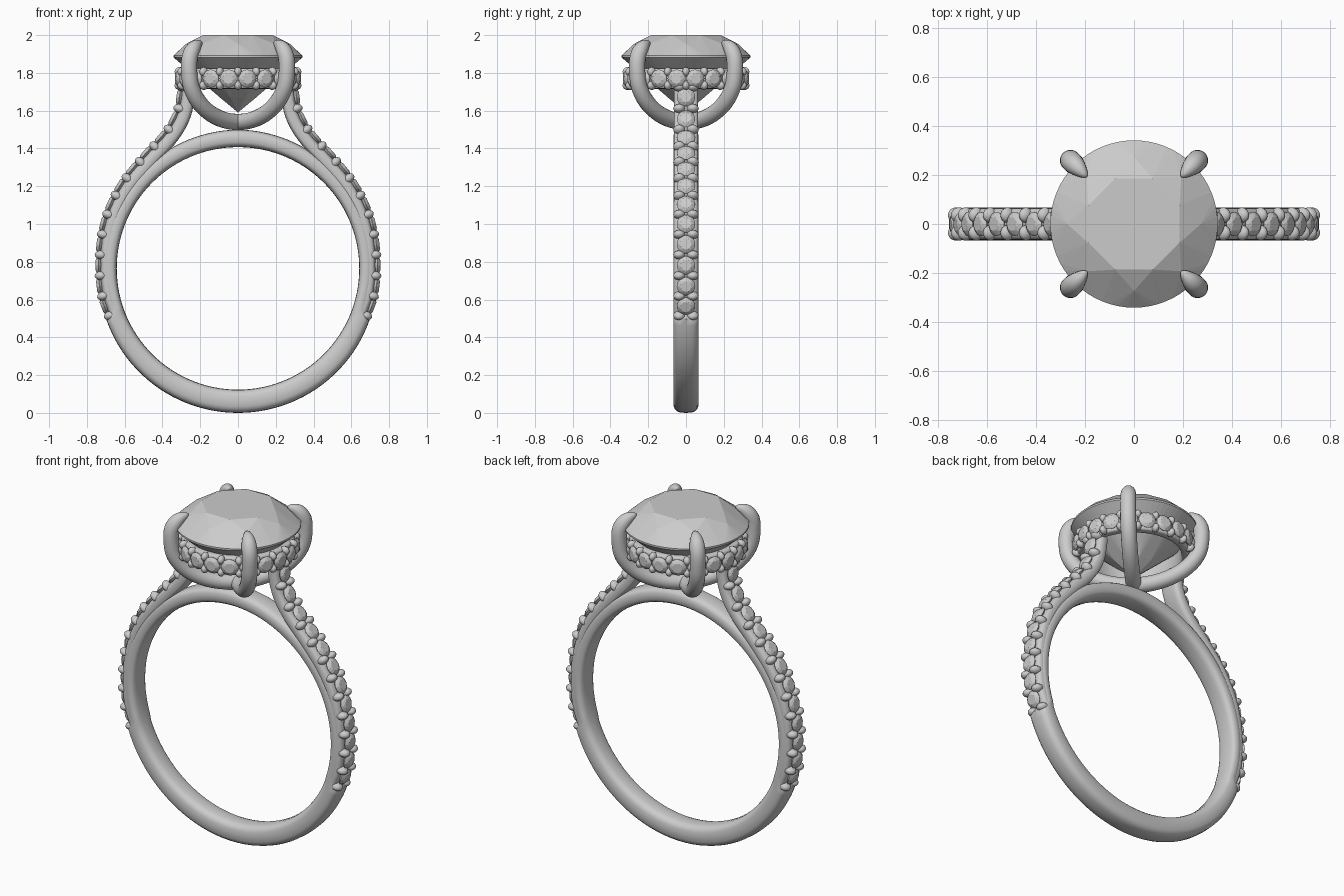
import bpy, bmesh
from math import sin, cos, pi, radians
from mathutils import Vector, Matrix

cube = bpy.data.objects.get("Cube")
if cube:
    bpy.data.objects.remove(cube)

# One grey for metal and stones
GREY = (0.6, 0.6, 0.6, 1)
grey = bpy.data.materials.new("polished grey")
grey.use_nodes = True
grey.diffuse_color = GREY
grey.node_tree.nodes["Principled BSDF"].inputs["Base Color"].default_value = GREY

Y = Vector((0, 1, 0))
Z = Vector((0, 0, 1))


def finish(name, bm, smooth=True, mirror=False):
    bmesh.ops.recalc_face_normals(bm, faces=bm.faces)
    mesh = bpy.data.meshes.new(name)
    bm.to_mesh(mesh)
    bm.free()
    mesh.materials.append(grey)
    if smooth:
        mesh.shade_smooth()
        mesh.set_sharp_from_angle(angle=radians(45))
    obj = bpy.data.objects.new(name, mesh)
    bpy.context.collection.objects.link(obj)
    if mirror:
        obj.modifiers.new("Mirror", 'MIRROR').use_mirror_merge = False
    return obj


def section(inner, outer, side, power=2.0, count=20):
    """Rounded cross-section between two points, half as wide as side."""
    mid, half = (inner + outer) / 2, (outer - inner) / 2
    ring = []
    for i in range(count):
        c, s = cos(2 * pi * i / count), sin(2 * pi * i / count)
        u = abs(c) ** (2 / power) * (1 if c > 0 else -1)
        v = abs(s) ** (2 / power) * (1 if s > 0 else -1)
        ring.append(mid + half * u + side * v)
    return ring


def loft(bm, rings, closed=False):
    loops = [[bm.verts.new(p) for p in ring] for ring in rings]
    n = len(loops[0])
    pairs = list(zip(loops, loops[1:]))
    if closed:
        pairs.append((loops[-1], loops[0]))
    else:
        bm.faces.new(loops[0])
        bm.faces.new(loops[-1])
    for a, b in pairs:
        for i in range(n):
            j = (i + 1) % n
            bm.faces.new((a[i], a[j], b[j], b[i]))


def spline(points, steps=8):
    """Smooth curve through the points."""
    pts = [Vector(p) for p in points]
    pts = [2 * pts[0] - pts[1]] + pts + [2 * pts[-1] - pts[-2]]
    out = []
    for a, b, c, d in zip(pts, pts[1:], pts[2:], pts[3:]):
        for k in range(steps):
            t = k / steps
            out.append(b + (c - a) * t / 2 + (2 * a - 5 * b + 4 * c - d) * t * t / 2
                       + (3 * b - a - 3 * c + d) * t ** 3 / 2)
    return out + [pts[-2]]


def frame(origin, along, out):
    """Matrix whose z axis is out and whose x axis is along."""
    m = Matrix((along, out.cross(along), out)).transposed().to_4x4()
    m.translation = origin
    return m


def add_gem(bm, matrix, radius, sides):
    """Brilliant cut: table, star points, girdle, pavilion and culet."""
    tiers = [(0.59, 0.33, 8, 0.5), (0.8, 0.2, 8, 0), (1, 0.015, sides, 0),
             (1, -0.015, sides, 0), (0.3, -0.64, 8, 0.5), (0, -0.87, 1, 0)]
    verts = []
    for r, z, n, turn in tiers:
        for i in range(n):
            a = 2 * pi * (i + turn) / n
            p = Vector((r * cos(a), r * sin(a), z)) * radius
            verts.append(bm.verts.new(matrix @ p))
    bmesh.ops.convex_hull(bm, input=verts)


def add_bead(bm, matrix, size):
    bmesh.ops.create_uvsphere(bm, u_segments=12, v_segments=8, radius=1,
                              matrix=matrix @ Matrix.Diagonal((*size, 1)))


# Band: thick plain base, thinner bed under the stones, slim bridge on top
CENTRE = Vector((0, 0, 0.765))
rings = []
for deg in range(-180, 180, 3):
    a, d = radians(deg), abs(deg)
    out = Vector((sin(a), 0, -cos(a)))
    outer = 0.765 - 0.017 * (d / 69) ** 2 if d <= 69 else 0.71 + 0.025 * (d - 69) / 111
    rings.append(section(CENTRE + out * 0.642, CENTRE + out * outer, Y * 0.067, 3))
bm = bmesh.new()
loft(bm, rings, closed=True)
finish("band", bm)

# Shoulder path, resampled evenly by length
path = spline([(0.707, 0, 0.505), (0.745, 0, 0.62), (0.758, 0, 0.765), (0.748, 0, 0.93),
               (0.705, 0, 1.09), (0.625, 0, 1.24), (0.51, 0, 1.38), (0.405, 0, 1.495),
               (0.345, 0, 1.6), (0.322, 0, 1.73)])
lengths = [0]
for a, b in zip(path, path[1:]):
    lengths.append(lengths[-1] + (b - a).length)


def shoulder(fraction):
    goal = fraction * lengths[-1]
    i = max(k for k in range(len(path) - 1) if lengths[k] <= goal)
    along = (path[i + 1] - path[i]).normalized()
    return path[i] + along * (goal - lengths[i]), along, Y.cross(along)


# Shoulders rising from the band to the halo
rings = []
for i in range(61):
    p, along, out = shoulder(i / 60)
    rings.append(section(p - out * 0.1, p - out * 0.03, Y * 0.064, 3.5))
bm = bmesh.new()
loft(bm, rings)
finish("shoulders", bm, mirror=True)

# Shoulder stones with paired beads between them
STONES = 12
gems, beads = bmesh.new(), bmesh.new()
for i in range(STONES + 1):
    p, along, out = shoulder(i / STONES)
    for side in (-1, 1):
        add_bead(beads, frame(p - out * 0.032 + Y * side * 0.036, along, out),
                 (0.024, 0.032, 0.034))
    if i < STONES:
        p, along, out = shoulder((i + 0.5) / STONES)
        add_gem(gems, frame(p - out * 0.02, along, out), 0.049, 16)
finish("shoulder_stones", gems, smooth=False, mirror=True)
finish("shoulder_beads", beads, mirror=True)

# Halo ring under the centre stone
HALO_Z = 1.77
rings = []
for i in range(60):
    a = 2 * pi * i / 60
    out = Vector((cos(a), sin(a), 0))
    rings.append(section(out * 0.255 + Z * HALO_Z, out * 0.308 + Z * HALO_Z, Z * 0.054, 5))
bm = bmesh.new()
loft(bm, rings, closed=True)
finish("halo", bm)

# Halo stones facing outward, with beads above and below each gap
gems, beads = bmesh.new(), bmesh.new()
for i in range(40):
    a = 2 * pi * i / 40
    out, along = Vector((cos(a), sin(a), 0)), Vector((-sin(a), cos(a), 0))
    if i % 2:
        add_gem(gems, frame(out * 0.318 + Z * HALO_Z, along, out), 0.048, 16)
    else:
        for side in (-1, 1):
            add_bead(beads, frame(out * 0.308 + Z * (HALO_Z + side * 0.036), along, out),
                     (0.02, 0.025, 0.028))
finish("halo_stones", gems, smooth=False)
finish("halo_beads", beads)

# Centre stone
bm = bmesh.new()
add_gem(bm, Matrix.Translation((0, 0, 1.887)), 0.341, 64)
finish("centre_stone", bm, smooth=False)

# Claws: two crossing wires, each a deep U with tapered tips (reach, height, radius)
half = [(0.365 * sin(t), 1.8 - 0.26 * cos(t), 0.043) for t in [pi * k / 12 for k in range(7)]]
half += [(0.364, 1.87, 0.043), (0.345, 1.915, 0.041), (0.318, 1.942, 0.033),
         (0.287, 1.957, 0.018), (0.272, 1.96, 0.005)]
wire = spline([(-r, z, w) for r, z, w in reversed(half[1:])] + half, 4)
bm = bmesh.new()
for turn in (pi / 4, 3 * pi / 4):
    across = Vector((cos(turn), sin(turn), 0))
    side = Z.cross(across)
    rings = []
    for i, (r, z, w) in enumerate(wire):
        a, b = wire[max(i - 1, 0)], wire[min(i + 1, len(wire) - 1)]
        along = (across * (b.x - a.x) + Z * (b.y - a.y)).normalized()
        out = along.cross(side)
        c = across * r + Z * z
        rings.append(section(c - out * w, c + out * w, side * w))
    loft(bm, rings)
finish("claws", bm)
